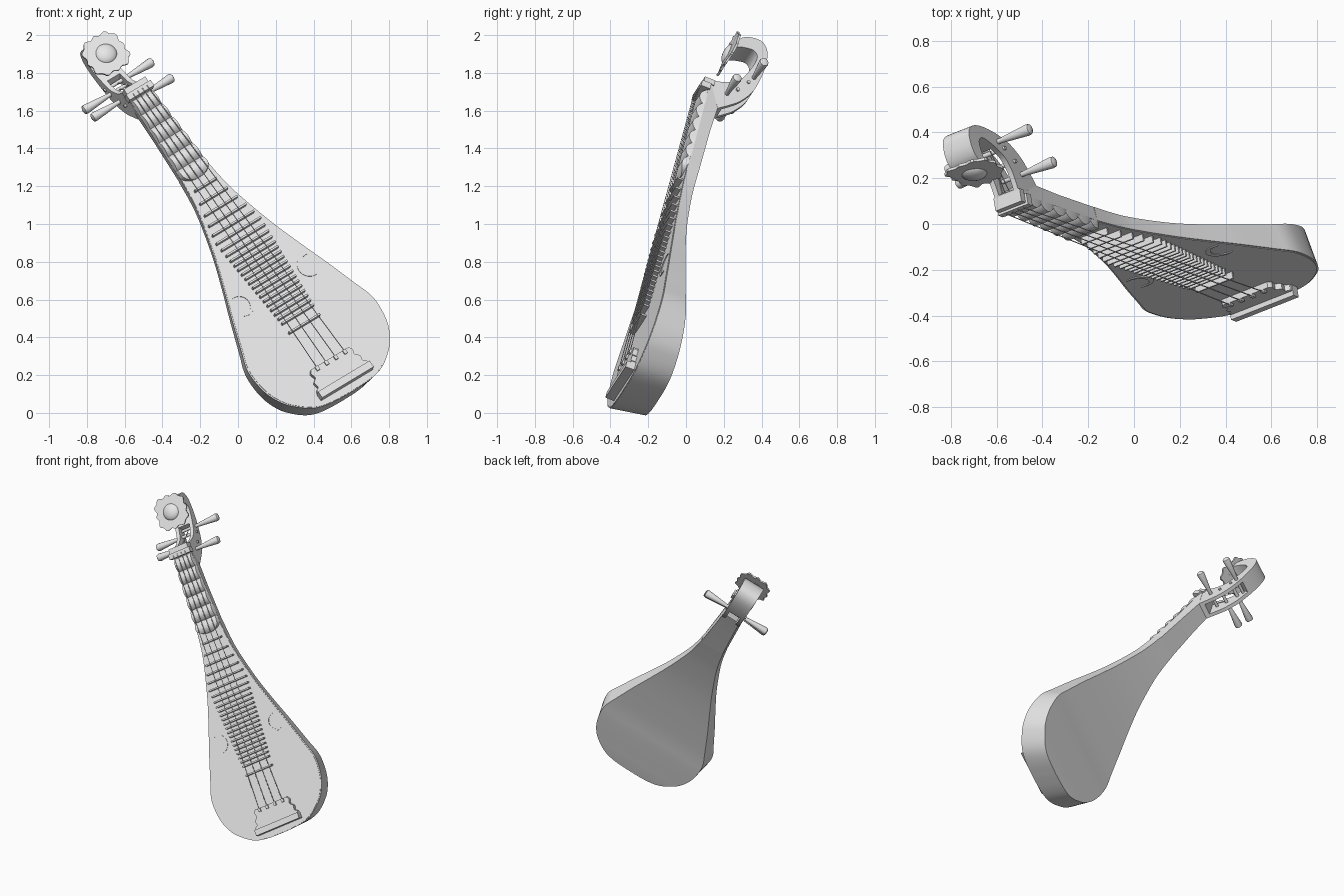
import bpy
from math import sin, cos, pi, sqrt
from mathutils import Vector, Matrix

old = bpy.data.objects.get("Cube")
if old:
    bpy.data.objects.remove(old)

# Leaning frame: x = across, y = along the neck, z = out of the soundboard
along = Vector((-0.565, 0.218, 0.796)).normalized()
across = Vector((0.81, 0.32, 0.49))
across = (across - along * across.dot(along)).normalized()
out = across.cross(along)
LEAN = Matrix((across, along, out)).transposed().to_4x4()
LEAN.translation = Vector((0.416, -0.264, 0.369))

grey = bpy.data.materials.new("plain_grey")
grey.use_nodes = True
grey.diffuse_color = (0.8, 0.8, 0.8, 1)
grey.node_tree.nodes["Principled BSDF"].inputs["Base Color"].default_value = (0.8, 0.8, 0.8, 1)
parts = []


def add(name, data):
    obj = bpy.data.objects.new(name, data)
    bpy.context.collection.objects.link(obj)
    data.materials.append(grey)
    obj.matrix_world = LEAN
    parts.append(obj)
    return obj


def loft(name, rings):
    """Skin a list of equal rings and cap both ends."""
    n = len(rings[0])
    verts = [p for ring in rings for p in ring]
    faces = [(i * n + j, i * n + (j + 1) % n, (i + 1) * n + (j + 1) % n, (i + 1) * n + j)
             for i in range(len(rings) - 1) for j in range(n)]
    faces += [tuple(range(n)), tuple(range(len(verts) - n, len(verts)))]
    mesh = bpy.data.meshes.new(name)
    mesh.from_pydata(verts, [], faces)
    import_bm = bmesh.new()
    import_bm.from_mesh(mesh)
    bmesh.ops.recalc_face_normals(import_bm, faces=import_bm.faces)
    import_bm.to_mesh(mesh)
    import_bm.free()
    return add(name, mesh)


def box(name, x, y, z, hx, hy, hz):
    return loft(name, [[(x - hx, y + s * hy, z - hz), (x + hx, y + s * hy, z - hz),
                        (x + hx, y + s * hy, z + hz), (x - hx, y + s * hy, z + hz)] for s in (-1, 1)])


def smooth_path(points, steps):
    """Catmull-Rom curve through the points."""
    pts = [Vector(p) for p in points]
    pts = [2 * pts[0] - pts[1]] + pts + [2 * pts[-1] - pts[-2]]
    result = []
    for p, q, r, s in zip(pts, pts[1:], pts[2:], pts[3:]):
        for k in range(steps):
            t = k / steps
            result.append(0.5 * (2 * q + (r - p) * t + (2 * p - 5 * q + 4 * r - s) * t * t
                                 + (3 * q - p - 3 * r + s) * t ** 3))
    return result + [pts[-2]]


def tube(name, points, radius):
    curve = bpy.data.curves.new(name, "CURVE")
    curve.dimensions = "3D"
    curve.bevel_depth = radius
    curve.bevel_resolution = 1
    curve.use_fill_caps = True
    line = curve.splines.new("POLY")
    line.points.add(len(points) - 1)
    for point, co in zip(line.points, points):
        point.co = (*co, 1)
    return add(name, curve)


import bmesh

# Pear-shaped body: (along, half width, depth)
profile = smooth_path([
    (-0.325, 0.002, 0.195), (-0.322, 0.1, 0.195), (-0.31, 0.18, 0.193), (-0.285, 0.24, 0.19),
    (-0.24, 0.3, 0.184), (-0.187, 0.35, 0.176), (-0.1, 0.392, 0.163), (0, 0.408, 0.147),
    (0.08, 0.403, 0.132), (0.17, 0.372, 0.118), (0.35, 0.31, 0.096), (0.52, 0.247, 0.078),
    (0.7, 0.185, 0.065), (0.91, 0.127, 0.06), (1.03, 0.104, 0.062), (1.15, 0.09, 0.066)], 4)
body = []
for a, h, d in profile:
    back = a + 0.03 * (1.15 - a) / 1.475
    body.append([(-h, a, 0), (h, a, 0), (h * 0.94, back, -d), (-h * 0.94, back, -d)])
loft("body", body)
loft("soundboard", [[(-h * 0.98, a * 0.99, -0.002), (h * 0.98, a * 0.99, -0.002),
                     (h * 0.98, a * 0.99, 0.003), (-h * 0.98, a * 0.99, 0.003)] for a, h, d in profile])

# Neck with a slanted upper end
loft("neck", [[(-h, a, 0), (h, a, 0), (h * 0.92, b, -d), (-h * 0.92, b, -d)]
              for a, b, h, d in ((1.15, 1.15, 0.09, 0.066), (1.45, 1.4, 0.074, 0.07),
                                 (1.71, 1.56, 0.066, 0.078))])

# Row of six rounded upper frets, with a round lower tip
ridges = []
for i in range(73):
    a = 1.102 + i * 0.0075
    t = (i % 12) / 12
    h = 0.09 - 0.045 * max(0, a - 1.15)
    if a < 1.15:
        h *= sqrt(1 - ((1.15 - a) / 0.05) ** 2)
    top = 0.008 + 0.026 * sin(pi * t) ** 0.8
    ridges.append([(-h, a, -0.004), (h, a, -0.004), (h * 0.92, a, top), (-h * 0.92, a, top)])
loft("upper_frets", ridges)
box("nut", 0, 1.665, 0.018, 0.08, 0.018, 0.026)
box("neck_end_block", 0, 1.70, 0.004, 0.07, 0.016, 0.03)

# Lower frets, closing up toward the bridge
place, gap = 1.045, 0.075
while place > 0.16:
    half = 0.07 + 0.25 * (1.045 - place) if place > 0.75 else 0.1 + 0.075 * (place - 0.15)
    box("fret", 0, place, 0.017, half, 0.005, 0.017)
    place -= gap
    gap = max(0.031, gap * 0.9)
box("fret_last", 0, 0.12, 0.017, 0.1, 0.005, 0.017)

# Bridge: shaped plate with a thick bar
edge = smooth_path([(-0.27, 0.165), (-0.23, 0.163), (-0.215, 0.145), (-0.185, 0.15),
                    (-0.165, 0.128), (-0.135, 0.135), (-0.115, 0.122)], 3)
loft("bridge_plate", [[(-h, a, 0), (h, a, 0), (h, a, 0.03), (-h, a, 0.03)] for a, h in edge])
box("bridge_bar", 0, -0.262, 0.026, 0.168, 0.02, 0.026)

# Crescent sound holes as thin plates
for side in (-1, 1):
    rings = []
    for k in range(25):
        t = -1.9 + 3.8 * k / 24
        w = 0.001 + 0.011 * cos(t * pi / 3.8)
        rings.append([(side * (0.225 - cos(t) * r), 0.385 + sin(t) * r, z)
                      for r, z in ((0.06 - w, 0), (0.06 + w, 0), (0.06 + w, 0.007), (0.06 - w, 0.007))])
    loft("sound_crescent", rings)

# Curved pegbox cheeks and curled scroll: outer and inner edges
bend = smooth_path([
    (1.56, -0.078, 1.71), (1.61, -0.14, 1.73), (1.66, -0.19, 1.755), (1.75, -0.24, 1.8),
    (1.89, -0.265, 1.89), (2.0, -0.258, 1.955), (2.055, -0.22, 1.985), (2.06, -0.16, 1.985),
    (2.04, -0.11, 1.975), (2.0, -0.075, 1.96)], 5)
inner = smooth_path([(0, 0.0), (0, -0.07), (0, -0.12), (0, -0.165), (0, -0.2), (0, -0.21),
                     (0, -0.185), (0, -0.15), (0, -0.11), (0, -0.08)], 5)


def strip(name, first, last, lo, hi):
    rows = []
    for i in range(first, last):
        ao, co, ai = bend[i]
        w = 0.062 + 0.012 * i / len(bend)
        rows.append([(lo * w, ao, co), (hi * w, ao, co), (hi * w, ai, inner[i][1]), (lo * w, ai, inner[i][1])])
    loft(name, rows)


strip("pegbox_left_cheek", 0, 20, 0.62, 1)
strip("pegbox_right_cheek", 0, 20, -1, -0.62)
strip("pegbox_base", 0, 3, -0.62, 0.62)
strip("scroll", 18, len(bend), -1, 1)

# Tapered tuning pegs, two on each side
pegs = [(1, 1.668, -0.105), (-1, 1.715, -0.155), (-1, 1.785, -0.2), (1, 1.825, -0.222)]
for side, a, c in pegs:
    loft("tuning_peg", [[(side * x, a + r * cos(k * pi / 7), c + r * sin(k * pi / 7)) for k in range(14)]
                        for x, r in ((-0.075, 0.009), (0.08, 0.012), (0.1, 0.014), (0.225, 0.026),
                                     (0.238, 0.023), (0.243, 0.012))])

# Scalloped head plaque with a domed centre
def plaque_ring(scale, lift, wavy):
    ring = []
    for k in range(64):
        t = k * pi / 32
        r = scale * (0.118 + 0.008 * cos(4 * t - pi) + 0.007 * cos(12 * t)) if wavy else scale
        x, y = r * cos(t), r * sin(t)
        ring.append((x, 1.955 + y, -0.072 - 0.1 * y + lift + (1.2 * y * y if wavy else 0)))
    return ring


loft("head_plaque", [plaque_ring(1, -0.012, True), plaque_ring(1, 0, True)])
loft("plaque_dome", [plaque_ring(0.06 * cos(t), 0.034 * sin(t), False)
                     for t in (0, 0.3, 0.6, 0.9, 1.2, 1.5)])

# Four strings from the bridge over the nut to the pegs, with knots
for i, (peg, spread) in enumerate(zip((pegs[1], pegs[2], pegs[3], pegs[0]), (-1.5, -0.5, 0.5, 1.5))):
    tube("string", [(spread * 0.06, -0.13, 0.036), (spread * 0.03, 1.665, 0.046),
                    (spread * 0.02, peg[1], peg[2])], 0.0025)
    box("string_knot", spread * 0.06, -0.128, 0.032, 0.009, 0.012, 0.009)

# Smooth curved faces, keep edges sharp
bpy.ops.object.select_all(action="DESELECT")
for obj in parts:
    if obj.type == "MESH":
        obj.select_set(True)
        bpy.context.view_layer.objects.active = obj
bpy.ops.object.shade_smooth_by_angle()
